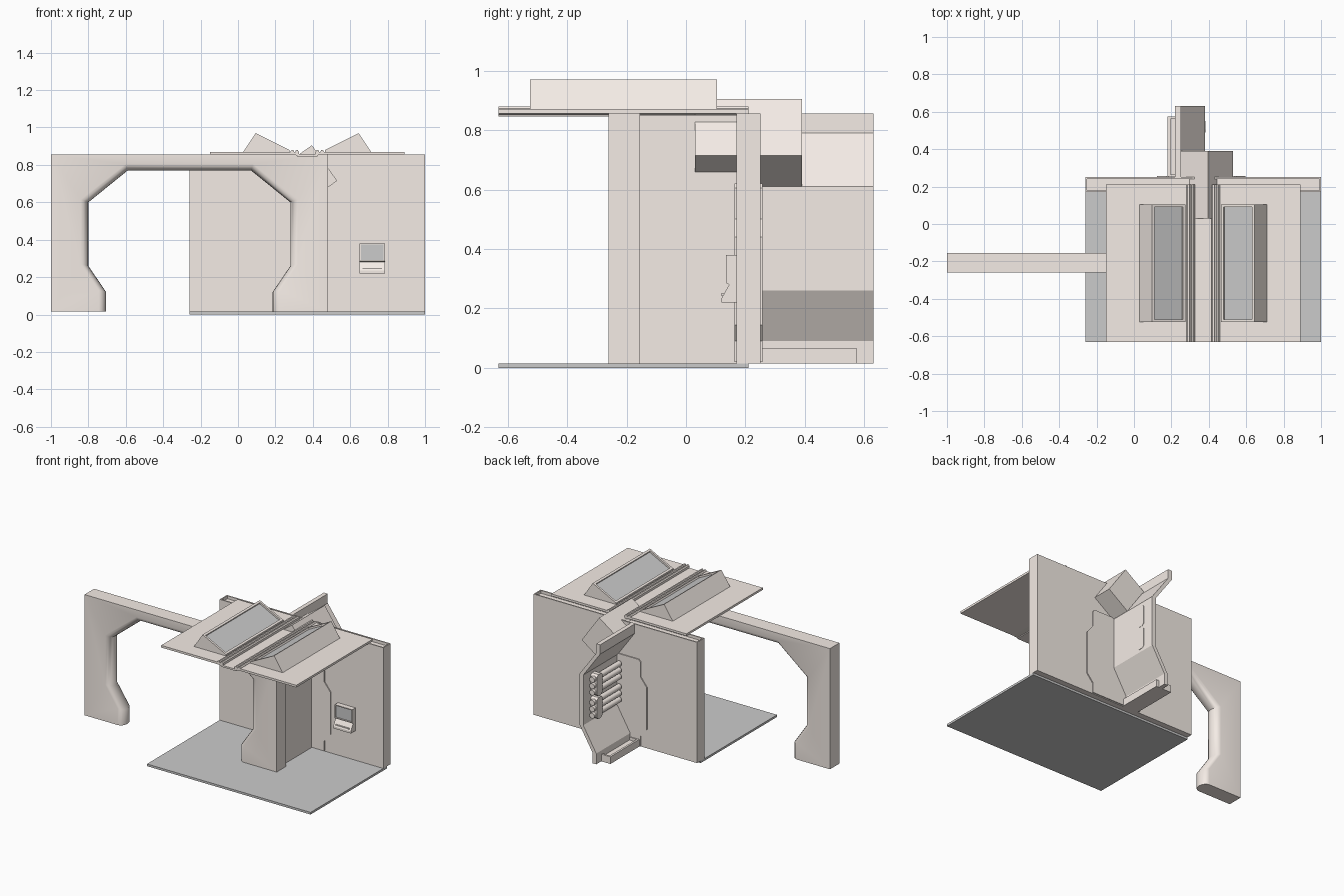
import bpy, bmesh, math
from mathutils import Vector

if "Cube" in bpy.data.objects:
    bpy.data.objects.remove(bpy.data.objects["Cube"])


def material(name, col):
    m = bpy.data.materials.new(name)
    m.diffuse_color = (*col, 1)
    m.use_nodes = True
    m.node_tree.nodes["Principled BSDF"].inputs["Base Color"].default_value = m.diffuse_color
    return m


TAN = material("warm_panel", (0.91, 0.84, 0.79))
GREY = material("plain_grey", (0.8, 0.8, 0.8))


def finish(name, bm, mats=(TAN,), smooth=None):
    bmesh.ops.recalc_face_normals(bm, faces=bm.faces)
    me = bpy.data.meshes.new(name)
    bm.to_mesh(me)
    bm.free()
    ob = bpy.data.objects.new(name, me)
    bpy.context.collection.objects.link(ob)
    for m in mats:
        me.materials.append(m)
    if smooth:
        bpy.ops.object.select_all(action='DESELECT')
        ob.select_set(True)
        bpy.context.view_layer.objects.active = ob
        bpy.ops.object.shade_smooth_by_angle(angle=math.radians(smooth))
    return ob


def loft(rings):
    """Closed solid through a list of equal-length point rings."""
    bm = bmesh.new()
    vs = [[bm.verts.new(p) for p in r] for r in rings]
    n = len(vs[0])
    for a, b in zip(vs, vs[1:]):
        for i in range(n):
            j = (i + 1) % n
            bm.faces.new((a[i], a[j], b[j], b[i]))
    bm.faces.new(vs[0])
    bm.faces.new(vs[-1][::-1])
    bmesh.ops.recalc_face_normals(bm, faces=bm.faces)
    return bm


def prism(pts, lo, hi, axis='Y'):
    """Profile (x,z) extruded along y, or (y,z) extruded along x."""
    at = (lambda p, t: (p[0], t, p[1])) if axis == 'Y' else (lambda p, t: (t, p[0], p[1]))
    return loft([[at(p, t) for p in pts] for t in (lo, hi)])


def block(x0, x1, y0, y1, z0, z1):
    return prism([(x0, z0), (x1, z0), (x1, z1), (x0, z1)], y0, y1)


def recess(bm, direction, width, depth, mat=0):
    """Inset and sink the largest face looking along a direction."""
    bm.normal_update()
    d = Vector(direction).normalized()
    f = max((f for f in bm.faces if f.normal.dot(d) > 0.95), key=lambda f: f.calc_area())
    bmesh.ops.inset_individual(bm, faces=[f], thickness=width, depth=0)
    ext = bmesh.ops.extrude_discrete_faces(bm, faces=[f])
    g = ext['faces'][0]
    bmesh.ops.translate(bm, verts=g.verts[:], vec=-d * depth)
    g.material_index = mat


# floor and rear wall with a hollow top edge
finish("floor", block(-0.26, 1, -0.63, 0.21, 0, 0.015), (GREY,))
wall = block(-0.26, 1, 0.17, 0.25, 0.015, 0.855)
recess(wall, (0, 0, 1), 0.012, 0.02)
finish("rear_wall", wall)

# wall hatch, showing on both wall faces
half = [(0.19, 0.02), (0.19, 0.09), (0.237, 0.145), (0.237, 0.44),
        (0.19, 0.5), (0.19, 0.605), (0.175, 0.62)]
hatch = [(0.36 + x, z) for x, z in half] + [(0.36 - x, z) for x, z in reversed(half)]
finish("wall_hatch", prism(hatch, 0.163, 0.257))

# archway with a rounded opening edge
CX = -0.26
edge = [(0.485, 0.015), (0.485, 0.13), (0.58, 0.27), (0.58, 0.615), (0.34, 0.805)]
inner = [(0.445, 0.015), (0.445, 0.12), (0.54, 0.26), (0.54, 0.6), (0.33, 0.77)]


def arch_ring(y, t):
    p = [(a[0] + (b[0] - a[0]) * t, a[1] + (b[1] - a[1]) * t) for a, b in zip(edge, inner)]
    path = [(CX - x, z) for x, z in p] + [(CX + x, z) for x, z in reversed(p)]
    path += [(0.48, 0.015), (0.48, 0.855), (-1, 0.855), (-1, 0.015)]
    return [(x, y, z) for x, z in path]


angles = [math.radians(a) for a in (0, 22, 45, 68, 90)]
front = [(0.0525 * (1 - math.cos(a)), math.sin(a)) for a in angles]
rings = [arch_ring(-0.26 + d, t) for d, t in front]
rings += [arch_ring(-0.155 - d, t) for d, t in reversed(front[:-1])]
finish("archway", loft(rings), smooth=35)

# partition between arch and wall
finish("partition", block(0.31, 0.45, -0.158, 0.17, 0.015, 0.85))

# tilted duct passing through the wall
duct = [(0.395, 0.905), (0.53, 0.715), (0.382, 0.61), (0.247, 0.8)]
finish("tilted_duct", prism(duct, 0.03, 0.39))

# roof sheets, ridges and sloped consoles, mirrored about the roof centre
MX = 0.37
finish("roof_channel", block(0.315, 0.425, -0.63, 0.21, 0.845, 0.857))
sheet = [(0.075, 0.855), (0.52, 0.855), (0.52, 0.87), (0.075, 0.87)]
ridge = [(0.045, 0.85), (0.045, 0.872), (0.051, 0.879), (0.06, 0.879), (0.064, 0.87),
         (0.07, 0.87), (0.074, 0.879), (0.083, 0.879), (0.089, 0.872), (0.089, 0.855)]
wedge = [(0.095, 0.865), (0.095, 0.88), (0.275, 0.97), (0.345, 0.865)]
for side, s in (("left", -1), ("right", 1)):
    def flip(pts):
        return [(MX + s * x, z) for x, z in pts]
    finish("roof_sheet_" + side, prism(flip(sheet), -0.63, 0.21))
    finish("roof_ridge_" + side, prism(flip(ridge), -0.63, 0.21))
    con = prism(flip(wedge), -0.525, 0.105)
    recess(con, (-s * 0.09, 0, 0.18), 0.021, 0.012, 1)
    finish("sloped_console_" + side, con, (TAN, GREY))

# small wall terminal: body, screen and keypad lip
body = [(0.17, 0.22), (0.12, 0.22), (0.12, 0.235), (0.145, 0.28),
        (0.135, 0.285), (0.135, 0.38), (0.17, 0.38)]
term = prism(body, 0.65, 0.785, 'X')
recess(term, (0, -1, 0), 0.009, 0.008, 1)
finish("wall_terminal", term, (TAN, GREY))
finish("terminal_slot", block(0.665, 0.77, 0.118, 0.13, 0.243, 0.25))

# bent rear panel standing behind the wall
outer = [(0.28, 0.015), (0.28, 0.09), (0.38, 0.26), (0.38, 0.61), (0.25, 0.79), (0.25, 0.855)]
bent = outer + [(x - 0.03, z) for x, z in reversed(outer)]
finish("bent_rear_panel", prism(bent, 0.25, 0.63))

# foot shelf with a slot
shelf = block(0.18, 0.3, 0.25, 0.575, 0.015, 0.065)
recess(shelf, (0, 0, 1), 0.02, 0.02)
finish("foot_shelf", shelf)

# two rounded brackets, each holding three rods
for name, z0 in (("lower", 0.28), ("upper", 0.44)):
    c = 0.015
    prof = [(0.49, z0 + c), (0.49 + c, z0), (0.55 - c, z0), (0.55, z0 + c),
            (0.55, z0 + 0.15 - c), (0.55 - c, z0 + 0.15), (0.49 + c, z0 + 0.15), (0.49, z0 + 0.15 - c)]
    finish("rod_bracket_" + name, prism(prof, 0.3, 0.382, 'X'))
    for k in range(3):
        zc = z0 + 0.03 + 0.045 * k
        circ = [(0.325 + 0.019 * math.cos(a * math.pi / 8), zc + 0.019 * math.sin(a * math.pi / 8))
                for a in range(16)]
        finish(f"rod_{name}_{k + 1}", prism(circ, 0.27, 0.57), smooth=35)
